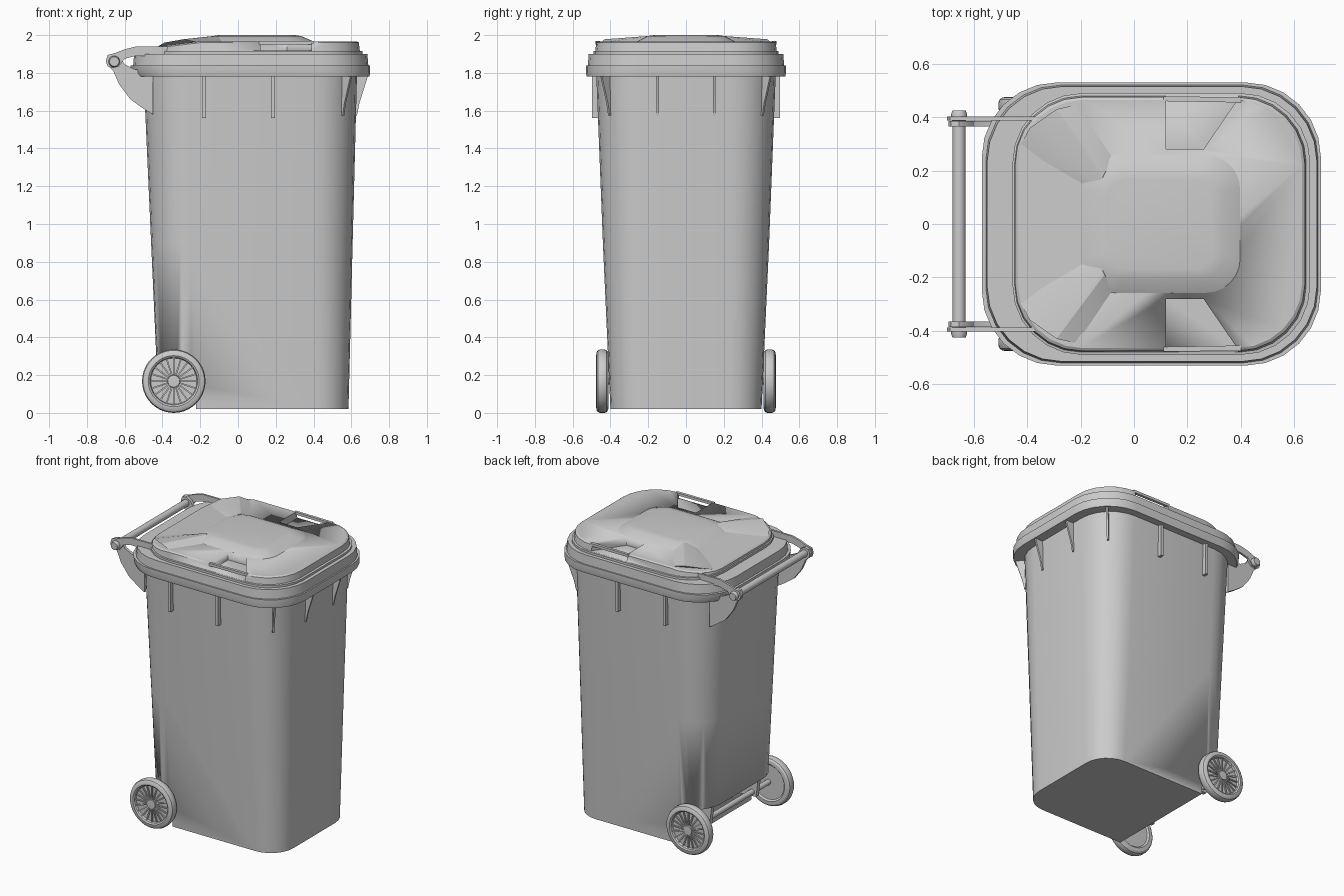
import bpy, bmesh, math
from mathutils import Vector, Matrix

if "Cube" in bpy.data.objects:
    bpy.data.objects.remove(bpy.data.objects["Cube"])


def finish(name, bm, angle=30):
    bmesh.ops.remove_doubles(bm, verts=bm.verts, dist=1e-5)
    bmesh.ops.recalc_face_normals(bm, faces=bm.faces)
    me = bpy.data.meshes.new(name)
    bm.to_mesh(me)
    bm.free()
    ob = bpy.data.objects.new(name, me)
    bpy.context.collection.objects.link(ob)
    bpy.ops.object.select_all(action='DESELECT')
    bpy.context.view_layer.objects.active = ob
    ob.select_set(True)
    bpy.ops.object.shade_smooth_by_angle(angle=math.radians(angle))
    return ob


def skin(bm, rings, caps=True):
    vs = [[bm.verts.new(p) for p in r] for r in rings]
    n = len(vs[0])
    for a, b in zip(vs, vs[1:]):
        for i in range(n):
            j = (i + 1) % n
            bm.faces.new((a[i], a[j], b[j], b[i]))
    if caps:
        bm.faces.new(vs[0][::-1])
        bm.faces.new(vs[-1])


def rounded(z, x0, x1, hy, r, seg=6):
    pts = []
    for k, (cx, cy) in enumerate([(x1 - r, hy - r), (x0 + r, hy - r),
                                  (x0 + r, r - hy), (x1 - r, r - hy)]):
        for i in range(seg + 1):
            a = math.pi / 2 * (k + i / seg)
            pts.append((cx + r * math.cos(a), cy + r * math.sin(a), z))
    return pts


def loft(name, specs, angle=30):
    bm = bmesh.new()
    skin(bm, [rounded(*s) for s in specs])
    return finish(name, bm, angle)


def prism(name, polys, axis, lo, hi, matrix=None):
    bm = bmesh.new()
    for poly in polys:
        put = (lambda u, v, w: (u, w, v)) if axis == 'y' else (lambda u, v, w: (u, v, w))
        skin(bm, [[put(u, v, w) for u, v in poly] for w in (lo, hi)])
    if matrix:
        bm.transform(matrix)
    return finish(name, bm)


def lathe(name, prof, cx, cz, steps=40):
    bm = bmesh.new()
    skin(bm, [[(cx + r * math.cos(t), y, cz + r * math.sin(t))
               for t in (2 * math.pi * i / steps for i in range(steps))]
              for r, y in prof], caps=False)
    return finish(name, bm)


def cut(ob, cutter):
    m = ob.modifiers.new("cut", 'BOOLEAN')
    m.operation, m.solver, m.object = 'DIFFERENCE', 'EXACT', cutter
    bpy.context.view_layer.objects.active = ob
    # keep the cut ahead of any smoothing modifier
    bpy.ops.object.modifier_move_to_index(modifier=m.name, index=0)
    bpy.ops.object.modifier_apply(modifier=m.name)
    bpy.data.objects.remove(cutter)


# Tapered body with axle recess at the lower back
body = loft("body", [(0.02, -0.42, 0.585, 0.40, 0.17),
                     (0.9, -0.46, 0.607, 0.44, 0.21),
                     (1.79, -0.50, 0.63, 0.475, 0.24)])
cut(body, prism("axle_cutter", [[(-0.22, -0.1), (-0.225, 0.15), (-0.26, 0.24),
                                 (-0.32, 0.28), (-0.6, 0.30), (-0.6, -0.1)]],
                'y', -0.6, 0.6))

# Rim of the body
loft("rim", [(1.78, -0.55, 0.695, 0.525, 0.27), (1.80, -0.565, 0.70, 0.53, 0.28),
             (1.838, -0.57, 0.70, 0.53, 0.28)])

# Lid: flange, step and raised panel, sloping down at the back
lid = loft("lid", [(1.838, -0.555, 0.69, 0.52, 0.28), (1.90, -0.55, 0.685, 0.515, 0.28),
                   (1.90, -0.455, 0.66, 0.49, 0.26), (1.915, -0.455, 0.66, 0.49, 0.26),
                   (1.917, -0.447, 0.645, 0.48, 0.25), (1.96, -0.445, 0.64, 0.475, 0.25),
                   (1.967, -0.435, 0.63, 0.465, 0.245)])
bm = bmesh.new()
bm.from_mesh(lid.data)
bmesh.ops.bisect_plane(bm, geom=bm.verts[:] + bm.edges[:] + bm.faces[:],
                       plane_co=(-0.2, 0, 0), plane_no=(1, 0, 0))
for v in bm.verts:
    if v.co.x < -0.2 and v.co.z > 1.93:
        v.co.z -= 0.03 * (-0.2 - v.co.x) / 0.25
bm.to_mesh(lid.data)
bm.free()

# Raised centre of the lid
loft("lid_centre", [(1.95, -0.20, 0.40, 0.26, 0.13), (1.966, -0.20, 0.40, 0.26, 0.13),
                    (1.995, -0.135, 0.335, 0.205, 0.09), (2.0, -0.10, 0.30, 0.17, 0.08)], 20)

for s, side in ((1, "left"), (-1, "right")):
    # Grip pocket with a thin bar across its open side
    cut(lid, prism("grip_cutter", [[(0.12, s * 0.28), (0.26, s * 0.28), (0.39, s * 0.47),
                                    (0.39, s * 0.482), (0.12, s * 0.482)]], 'z', 1.918, 2.1))
    prism(side + "_grip_bar", [[(0.11, s * 0.478), (0.11, s * 0.46),
                                (0.40, s * 0.455), (0.40, s * 0.475)]], 'z', 1.95, 1.968)

    # Ridge from the raised centre to the back corner
    bm = bmesh.new()
    for x, y, z in [(-0.44, 0.27, 1.93), (-0.2, 0.45, 1.96), (-0.07, 0.25, 1.962),
                    (-0.19, 0.13, 1.962), (-0.39, 0.36, 1.96), (-0.29, 0.43, 1.978),
                    (-0.11, 0.19, 1.996), (-0.12, 0.17, 1.996)]:
        bm.verts.new((x, s * y, z))
    bmesh.ops.convex_hull(bm, input=bm.verts)
    finish(side + "_lid_ridge", bm, 15)

    # Side ribs under the rim
    for x in (-0.18, 0.185):
        prism(side + "_side_rib", [[(x - 0.01, s * 0.45), (x + 0.01, s * 0.45),
                                    (x + 0.01, s * 0.497), (x - 0.01, s * 0.497)]],
              'z', 1.56, 1.79)

    # Curved fins on the end wall and corners
    fin = [(0.20, 1.79), (0.305, 1.79), (0.28, 1.71), (0.258, 1.64), (0.245, 1.575), (0.20, 1.575)]
    for y, a in ((0.15, 0), (0.235, 45)):
        prism(side + "_end_fin", [fin], 'y', -0.006, 0.006,
              Matrix.Translation((0.385, s * y, 0)) @ Matrix.Rotation(s * math.radians(a), 4, 'Z'))

    # Handle bracket on the body and hinge arm on the lid
    lo, hi = sorted((s * 0.365, s * 0.385))
    prism(side + "_handle_bracket", [[(-0.695, 1.87), (-0.685, 1.895), (-0.655, 1.902),
                                      (-0.625, 1.885), (-0.60, 1.845), (-0.55, 1.82),
                                      (-0.45, 1.80), (-0.45, 1.58), (-0.50, 1.61),
                                      (-0.57, 1.66), (-0.63, 1.74), (-0.66, 1.81),
                                      (-0.69, 1.84)]], 'y', lo, hi)
    lo, hi = sorted((s * 0.388, s * 0.402))
    prism(side + "_hinge_arm", [[(-0.70, 1.86), (-0.69, 1.895), (-0.65, 1.905), (-0.60, 1.925),
                                 (-0.54, 1.94), (-0.37, 1.94), (-0.37, 1.89), (-0.54, 1.89),
                                 (-0.60, 1.875), (-0.63, 1.835), (-0.66, 1.825), (-0.69, 1.835)]],
          'y', lo, hi)

    # Wheel: tyre, recessed disc and hub
    prof = [(0, .42), (.12, .42), (.13, .41), (.153, .412), (.164, .42), (.168, .432),
            (.168, .455), (.163, .467), (.152, .474), (.135, .476), (.126, .47), (.122, .455),
            (.034, .455), (.031, .47), (0, .472)]
    lathe(side + "_wheel", [(r, s * y) for r, y in prof], -0.34, 0.172)
    spokes = []
    for i in range(20):
        a = 2 * math.pi * i / 20
        u, v = Vector((math.cos(a), math.sin(a))), Vector((-math.sin(a), math.cos(a))) * 0.004
        c = Vector((-0.34, 0.172))
        spokes.append([c + u * 0.03 + v, c + u * 0.03 - v, c + u * 0.124 - v, c + u * 0.124 + v])
    lo, hi = sorted((s * 0.45, s * 0.463))
    prism(side + "_wheel_spokes", spokes, 'y', lo, hi)

    # Axle holder hanging under the body
    lo, hi = sorted((s * 0.24, s * 0.27))
    prism(side + "_axle_holder", [[(-0.39, 0.30), (-0.21, 0.30), (-0.21, 0.13), (-0.37, 0.14)]],
          'y', lo, hi)

# Axle and handle bar with end caps
lathe("axle", [(0, -0.43), (0.018, -0.43), (0.018, 0.43), (0, 0.43)], -0.34, 0.172, 16)
lathe("handle_bar", [(0, -0.425), (0.025, -0.425), (0.03, -0.41), (0.03, -0.39), (0.024, -0.385),
                     (0.024, 0.385), (0.03, 0.39), (0.03, 0.41), (0.025, 0.425), (0, 0.425)],
      -0.655, 1.86, 20)

# Sit on the ground
for ob in bpy.context.scene.objects:
    ob.data.transform(Matrix.Translation((0, 0, -0.004 if "wheel" in ob.name or ob.name == "axle" else 0)))
